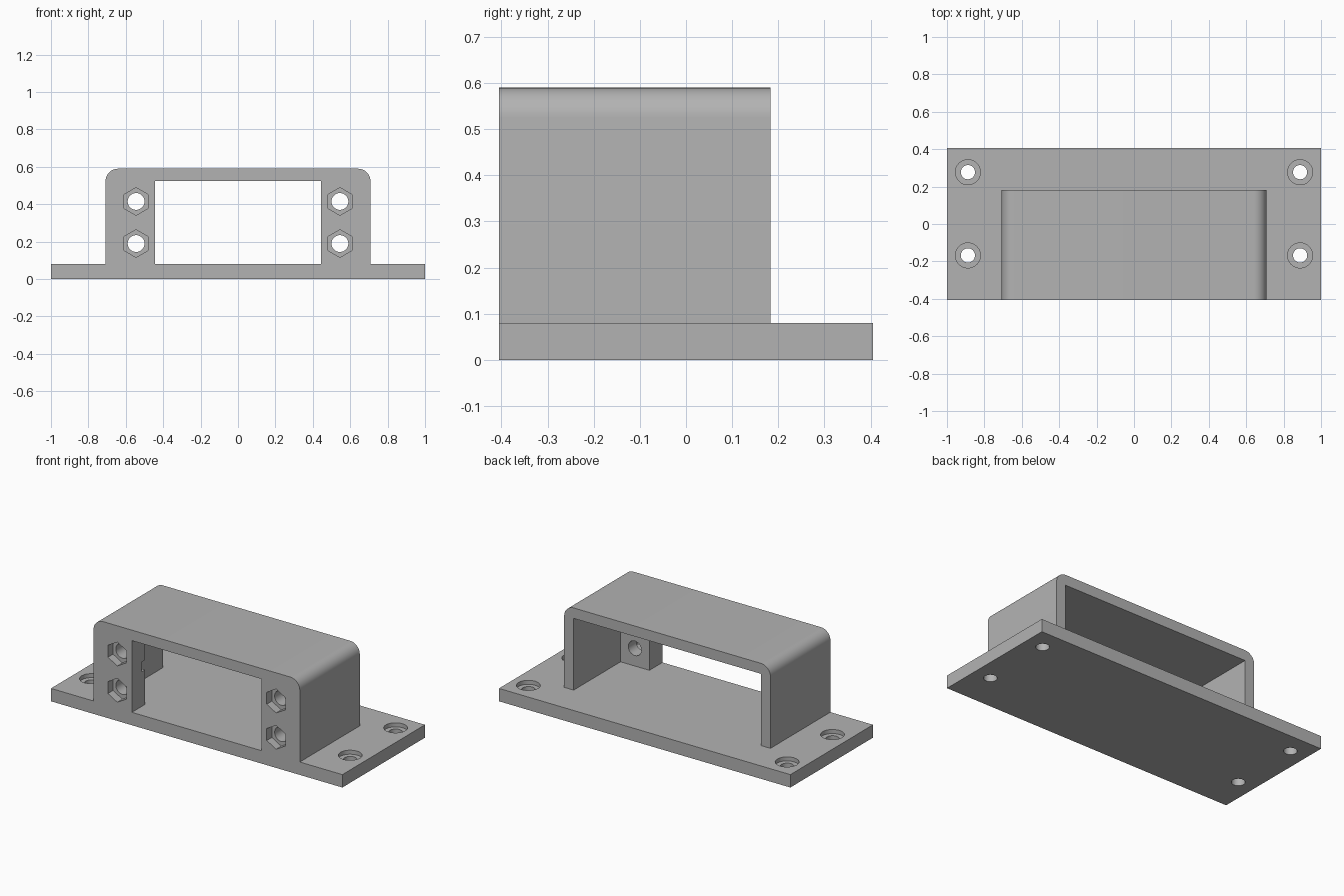
import bpy, bmesh, math
from mathutils import Matrix, Vector

cube = bpy.data.objects.get("Cube")
if cube:
    bpy.data.objects.remove(cube, do_unlink=True)

FRONT, BACK, SHELL_BACK = -0.405, 0.405, 0.183
PLATE_TOP, ROOF, CEILING = 0.08, 0.59, 0.525
CAVITY_FRONT = -0.277

grey = bpy.data.materials.new("grey plastic")
grey.use_nodes = True
colour = (0.45, 0.45, 0.45, 1)
grey.diffuse_color = colour
grey.node_tree.nodes["Principled BSDF"].inputs["Base Color"].default_value = colour


def finish(name, bm):
    bmesh.ops.recalc_face_normals(bm, faces=bm.faces)
    mesh = bpy.data.meshes.new(name)
    bm.to_mesh(mesh)
    bm.free()
    mesh.materials.append(grey)
    obj = bpy.data.objects.new(name, mesh)
    bpy.context.collection.objects.link(obj)
    return obj


def box(name, x0, x1, y0, y1, z0, z1):
    bm = bmesh.new()
    size = Matrix.Diagonal((x1 - x0, y1 - y0, z1 - z0, 1))
    place = Matrix.Translation(((x0 + x1) / 2, (y0 + y1) / 2, (z0 + z1) / 2))
    bmesh.ops.create_cube(bm, size=1, matrix=place @ size)
    return finish(name, bm)


def prism(name, start, end, radius, sides, turn=0):
    start, end = Vector(start), Vector(end)
    axis = end - start
    bm = bmesh.new()
    place = (Matrix.Translation((start + end) / 2)
             @ axis.to_track_quat('Z', 'Y').to_matrix().to_4x4()
             @ Matrix.Rotation(turn, 4, 'Z'))
    bmesh.ops.create_cone(bm, cap_ends=True, segments=sides, radius1=radius,
                          radius2=radius, depth=axis.length, matrix=place)
    return finish(name, bm)


def combine(body, tool, operation='DIFFERENCE'):
    mod = body.modifiers.new("combine", 'BOOLEAN')
    mod.operation, mod.solver, mod.object = operation, 'EXACT', tool
    bpy.context.view_layer.update()
    result = body.evaluated_get(bpy.context.evaluated_depsgraph_get())
    mesh = bpy.data.meshes.new_from_object(result)
    body.modifiers.clear()
    body.data = mesh
    bpy.data.objects.remove(tool, do_unlink=True)


# Housing block with rounded upper corners
bm = bmesh.new()
half, r, steps = 0.708, 0.066, 10
outline = [(half, 0.03)]
for side in (1, -1):
    for i in range(steps + 1):
        a = math.pi / 2 * (i if side > 0 else steps - i) / steps
        outline.append((side * (half - r + r * math.cos(a)), ROOF - r + r * math.sin(a)))
outline.append((-half, 0.03))
face = bm.faces.new([bm.verts.new((x, FRONT, z)) for x, z in outline])
swept = bmesh.ops.extrude_face_region(bm, geom=[face])["geom"]
bmesh.ops.translate(bm, vec=(0, SHELL_BACK - FRONT, 0),
                    verts=[v for v in swept if isinstance(v, bmesh.types.BMVert)])
housing = finish("housing", bm)

# Mounting plate joined to the housing, then hollowed
bracket = box("mounting_bracket", -1, 1, FRONT, BACK, 0, PLATE_TOP)
combine(bracket, housing, 'UNION')
combine(bracket, box("cavity", -0.643, 0.643, CAVITY_FRONT, 0.3, PLATE_TOP, CEILING))
combine(bracket, box("opening", -0.445, 0.445, -0.5, -0.2, PLATE_TOP, CEILING))

# Cable notch behind one post
combine(bracket, box("notch", -0.643, -0.4, CAVITY_FRONT - 0.035, -0.2, 0.295, 0.355))

for x in (-1, 1):
    # Bolt holes with hexagonal nut pockets in the posts
    for z in (0.19, 0.415):
        px = x * 0.545
        combine(bracket, prism("bolt", (px, -0.5, z), (px, -0.2, z), 0.045, 32))
        combine(bracket, prism("nut", (px, -0.5, z), (px, FRONT + 0.05, z), 0.074, 6))
    # Counterbored screw holes in the plate
    for y in (-0.168, 0.277):
        px = x * 0.888
        combine(bracket, prism("screw", (px, y, -0.1), (px, y, 0.2), 0.038, 32))
        combine(bracket, prism("head", (px, y, PLATE_TOP - 0.025), (px, y, 0.2), 0.067, 32))

# Merge flat regions and smooth only the curves
bm = bmesh.new()
bm.from_mesh(bracket.data)
bmesh.ops.remove_doubles(bm, verts=bm.verts, dist=0.0001)
bmesh.ops.dissolve_limit(bm, angle_limit=0.01, verts=bm.verts, edges=bm.edges)
bm.to_mesh(bracket.data)
bm.free()
bpy.ops.object.select_all(action='DESELECT')
bracket.select_set(True)
bpy.context.view_layer.objects.active = bracket
bpy.ops.object.shade_smooth_by_angle(angle=math.radians(30))
